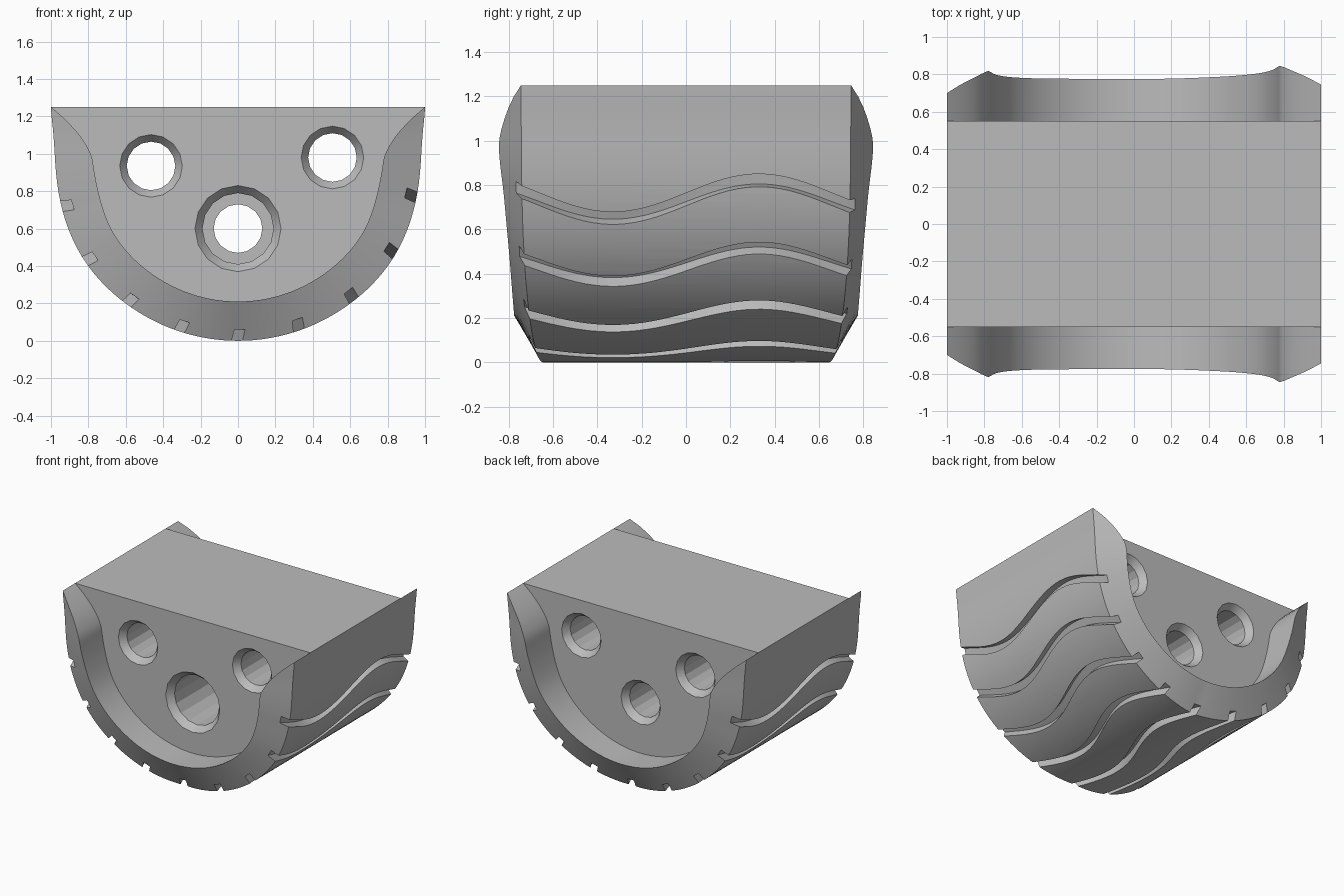
import bpy, bmesh, math
from mathutils import Matrix

cube = bpy.data.objects.get("Cube")
if cube:
    bpy.data.objects.remove(cube, do_unlink=True)

# The cross-section is polar: angle in degrees from straight down about (0, 1)
END = 90 + math.degrees(math.atan2(0.25, 1))
TIP = math.hypot(1, 0.25)
FACE_Y = 0.55
STEPS = 96
OUTER = [(0, 1), (30, 1), (55, 1), (80, 0.98), (90, 0.98), (97, 0.996), (END, TIP)]
INNER = [(0, 0.79), (30, 0.79), (57, 0.79), (73, 0.775), (84, 0.775), (90, 0.788),
         (96.5, 0.85), (101.3, 0.943), (END, TIP)]
CREST = [(0, 0.775), (40, 0.79), (70, 0.82), (84, 0.841), (90, 0.843), (96.5, 0.82),
         (101.3, 0.785), (END, 0.745)]


def curve(table, angle):
    """Smooth interpolation through a small table, mirrored about zero."""
    a = min(abs(angle), table[-1][0])
    n = len(table)
    i = 0
    while i < n - 2 and a > table[i + 1][0]:
        i += 1

    def slope(k):
        lo, hi = table[max(k - 1, 0)], table[min(k + 1, n - 1)]
        return 0 if k == 0 else (hi[1] - lo[1]) / (hi[0] - lo[0])

    (a0, v0), (a1, v1) = table[i], table[i + 1]
    h = a1 - a0
    t = (a - a0) / h
    return ((1 + 2 * t) * (1 - t) ** 2 * v0 + t * (1 - t) ** 2 * h * slope(i)
            + t * t * (3 - 2 * t) * v1 + t * t * (t - 1) * h * slope(i + 1))


def polar(angle, radius, y):
    a = math.radians(angle)
    return (radius * math.sin(a), y, 1 - radius * math.cos(a))


def make_object(name, bm):
    bmesh.ops.remove_doubles(bm, verts=bm.verts, dist=0.0001)
    bmesh.ops.recalc_face_normals(bm, faces=bm.faces)
    mesh = bpy.data.meshes.new(name)
    bm.to_mesh(mesh)
    bm.free()
    obj = bpy.data.objects.new(name, mesh)
    bpy.context.collection.objects.link(obj)
    return obj


def bridge(bm, rings, closed):
    """Quads between neighbouring rows of vertices."""
    for r0, r1 in zip(rings, rings[1:]):
        count = len(r0)
        for j in range(count if closed else count - 1):
            k = (j + 1) % count
            bm.faces.new((r0[j], r0[k], r1[k], r1[j]))


# Rounded body with recessed end faces and raised flared rims
def build_body():
    bm = bmesh.new()
    rows = []
    for i in range(STEPS + 1):
        angle = END * (2 * i / STEPS - 1)
        ro, ri = curve(OUTER, angle), curve(INNER, angle)

        def lean(radius):
            x = radius * math.sin(math.radians(angle))
            return 0.045 * x * x if x < 0 else 0

        edge = 0.645 + 0.1 * abs(polar(angle, ro, 0)[0]) - lean(ro)
        crest = curve(CREST, angle) - lean(ri)
        half = [(ri, FACE_Y), (ri, crest), (ro, edge), (ro, FACE_Y)]
        section = half + [(r, -y) for r, y in reversed(half)]
        rows.append([bm.verts.new(polar(angle, r, y)) for r, y in section])
    bridge(bm, rows, False)
    # End faces and flat top
    bm.faces.new([row[0] for row in rows])
    bm.faces.new([row[-1] for row in rows])
    bm.faces.new((rows[0][0], rows[-1][0], rows[-1][-1], rows[0][-1]))
    return make_object("body", bm)


# Wavy groove running from front to back across the outer surface
def add_groove(bm, base):
    rings = []
    count = 48
    for i in range(count + 1):
        y = 0.92 * (2 * i / count - 1)
        angle = base + 5.1 * math.sin(2 * math.pi * y / 1.32)
        r = curve(OUTER, angle)
        rings.append([bm.verts.new(polar(angle + da, r + dr, y))
                      for da, dr in ((-1.7, -0.06), (1.7, -0.06), (1.7, 0.06), (-1.7, 0.06))])
    bridge(bm, rings, True)
    bm.faces.new(rings[0])
    bm.faces.new(rings[-1])


# Through hole turned from a profile of (radius, y)
def add_hole(bm, x, z, profile, sides=16):
    rings = []
    for r, y in profile:
        ring = []
        for j in range(sides):
            a = 2 * math.pi * j / sides
            ring.append(bm.verts.new((x + r * math.cos(a), y, z + r * math.sin(a))))
        rings.append(ring)
    bridge(bm, rings, True)
    bm.faces.new(rings[0])
    bm.faces.new(rings[-1])


def cut(target, name, bm):
    cutter = make_object(name, bm)
    cutter.hide_render = True
    mod = target.modifiers.new(name, "BOOLEAN")
    mod.operation = "DIFFERENCE"
    mod.solver = "EXACT"
    mod.object = cutter
    bpy.ops.object.select_all(action="DESELECT")
    bpy.context.view_layer.objects.active = target
    target.select_set(True)
    bpy.ops.object.modifier_apply(modifier=mod.name)
    bpy.data.objects.remove(cutter, do_unlink=True)


body = build_body()

# Nine evenly spaced grooves
grooves = bmesh.new()
for k in range(-4, 5):
    add_groove(grooves, 18.6 * k)
cut(body, "groove_cutter", grooves)

# Two chamfered holes and one with a wide front bore
holes = bmesh.new()
back = [(0.13, 0.5), (0.175, 0.56)]
plain = [(r, -y) for r, y in reversed(back)] + back
for x, z in ((-0.465, 0.935), (0.505, 0.98)):
    add_hole(holes, x, z, plain)
add_hole(holes, 0, 0.6, [(0.238, -0.56), (0.19, -0.5), (0.19, 0.2), (0.13, 0.2)] + back)
cut(body, "hole_cutter", holes)

# Single grey material
grey = bpy.data.materials.new("grey")
grey.use_nodes = True
colour = (0.5, 0.5, 0.5, 1)
grey.diffuse_color = colour
grey.node_tree.nodes["Principled BSDF"].inputs["Base Color"].default_value = colour
body.data.materials.clear()
body.data.materials.append(grey)

bpy.ops.object.select_all(action="DESELECT")
bpy.context.view_layer.objects.active = body
body.select_set(True)
bpy.ops.object.shade_smooth_by_angle(angle=math.radians(20))
